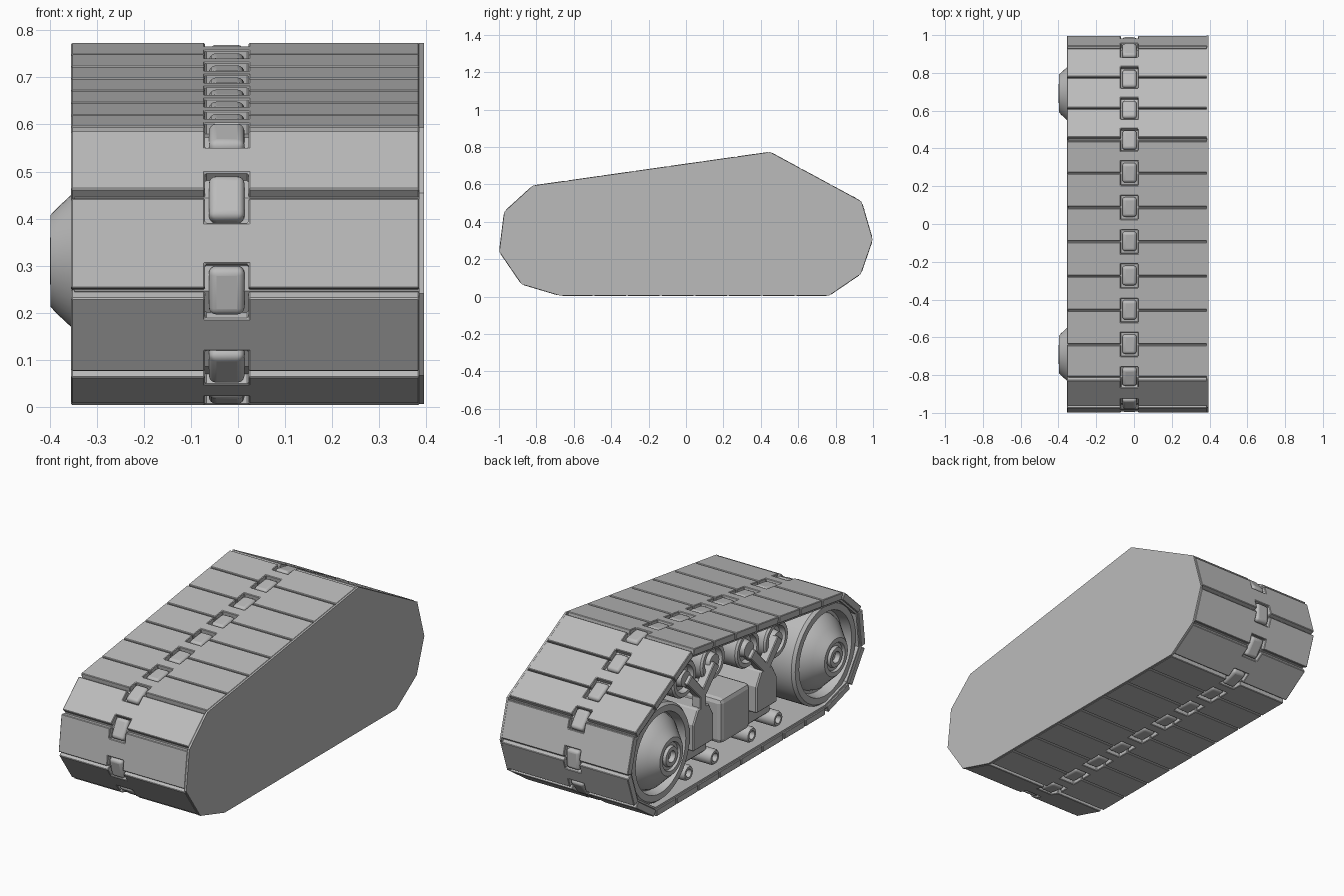
import bpy, bmesh, math
from mathutils import Vector, Matrix

if "Cube" in bpy.data.objects:
    bpy.data.objects.remove(bpy.data.objects["Cube"])

metal = bpy.data.materials.new("grey_metal")
metal.use_nodes = True
GREY = (0.5, 0.5, 0.5, 1)
metal.diffuse_color = GREY
metal.node_tree.nodes["Principled BSDF"].inputs["Base Color"].default_value = GREY

LEFT, RIGHT = -0.355, 0.386     # belt edges across the width
LUG_X = -0.024


def finish(name, bm, smooth=False, bevel=0, segments=1):
    bmesh.ops.recalc_face_normals(bm, faces=bm.faces)
    mesh = bpy.data.meshes.new(name)
    bm.to_mesh(mesh)
    bm.free()
    mesh.materials.append(metal)
    obj = bpy.data.objects.new(name, mesh)
    bpy.context.collection.objects.link(obj)
    if smooth:
        mesh.polygons.foreach_set("use_smooth", [True] * len(mesh.polygons))
        mesh.set_sharp_from_angle(angle=math.radians(35))
    if bevel:
        mod = obj.modifiers.new("bevel", "BEVEL")
        mod.width, mod.segments = bevel, segments
    return obj


def prism(name, points, depth, matrix=Matrix(), **kw):
    """Flat outline extruded along local z, then placed by the matrix."""
    bm = bmesh.new()
    face = bm.faces.new([bm.verts.new((a, b, 0)) for a, b in points])
    new = bmesh.ops.extrude_face_region(bm, geom=[face])["geom"]
    moved = [v for v in new if isinstance(v, bmesh.types.BMVert)]
    bmesh.ops.translate(bm, verts=moved, vec=(0, 0, depth))
    bm.transform(matrix)
    return finish(name, bm, **kw)


def box(name, center, size, matrix=Matrix(), **kw):
    bm = bmesh.new()
    bmesh.ops.create_cube(bm, size=1)
    bm.transform(matrix @ Matrix.Translation(center) @ Matrix.Diagonal((*size, 1)))
    return finish(name, bm, **kw)


def lathe(name, profile, y, z, steps=40):
    """Profile of (x, radius) pairs turned about the sideways axis."""
    bm = bmesh.new()
    verts = [bm.verts.new((x, 0, r)) for x, r in profile]
    edges = [bm.edges.new(pair) for pair in zip(verts, verts[1:])]
    bmesh.ops.spin(bm, geom=verts + edges, cent=(0, 0, 0), axis=(1, 0, 0),
                   angle=math.tau, steps=steps)
    bmesh.ops.remove_doubles(bm, verts=bm.verts, dist=0.0004)
    bm.transform(Matrix.Translation((0, y, z)))
    return finish(name, bm, smooth=True)


# side outline (y, z) with the number of track links on each following edge
outline = [(-0.675, 0.004, 8), (0.765, 0.004, 1), (0.936, 0.12, 1), (1.0, 0.305, 1),
           (0.94, 0.51, 3), (0.45, 0.775, 7), (-0.82, 0.595, 1), (-0.973, 0.455, 1),
           (-1.0, 0.24, 1), (-0.88, 0.065, 1)]
corners = [Vector(p[:2]) for p in outline]
joints = []
for i, (a, row) in enumerate(zip(corners, outline)):
    b = corners[(i + 1) % len(corners)]
    joints += [a.lerp(b, k / row[2]) for k in range(row[2])]
count = len(joints)


def edge_normal(i):
    t = (joints[(i + 1) % count] - joints[i % count]).normalized()
    return Vector((t.y, -t.x))


def offset(d):
    pts = []
    for i, p in enumerate(joints):
        n1, n2 = edge_normal(i - 1), edge_normal(i)
        pts.append(p - (n1 + n2) * d / (1 + n1.dot(n2)))
    return pts


def frame(pos, normal):
    """Local x across, local y along the track, local z outwards."""
    return Matrix(((1, 0, 0, 0),
                   (0, -normal.y, normal.x, pos.x),
                   (0, normal.x, normal.y, pos.y),
                   (0, 0, 0, 1)))


# track links with connector notches, and the rounded connector lugs
N0, N1, ND = LUG_X - 0.046, LUG_X + 0.046, 0.064
for i in range(count):
    length = (joints[(i + 1) % count] - joints[i]).length
    n, prev = edge_normal(i), edge_normal(i - 1)
    e0 = 0.004 + 0.008 * (n.angle(prev) > 0.1)
    e1 = length - 0.004 - 0.008 * (n.angle(edge_normal(i + 1)) > 0.1)
    far = length - ND
    plan = [(LEFT, e0), (N0, e0), (N0, ND), (N1, ND), (N1, e0), (RIGHT, e0),
            (RIGHT, e1), (N1, e1), (N1, far), (N0, far), (N0, e1), (LEFT, e1)]
    prism("track_link", plan, -0.036, frame(joints[i], n), bevel=0.003)
    half = n.angle(prev) / 2
    drop = 0.003 + 0.03 * math.sin(half)
    box("connector_lug", (LUG_X, 0, -0.02 - drop), (0.076, 0.104, 0.04),
        frame(joints[i], (n + prev).normalized()), smooth=True, bevel=0.016, segments=4)

# inner belt under the links
bm = bmesh.new()
rings = []
for d, x in ((0.024, LEFT + 0.008), (0.024, RIGHT), (0.046, RIGHT), (0.046, LEFT + 0.008)):
    rings.append([bm.verts.new((x, p.x, p.y)) for p in offset(d)])
for r in range(4):
    a, b = rings[r], rings[(r + 1) % 4]
    for i in range(count):
        j = (i + 1) % count
        bm.faces.new((a[i], a[j], b[j], b[i]))
finish("inner_belt", bm)

# flat closing plate on the inboard side
side = Matrix(((0, 0, 1, RIGHT - 0.001), (1, 0, 0, 0), (0, 1, 0, 0), (0, 0, 0, 1)))
prism("side_plate", [tuple(p) for p in offset(0.002)], 0.01, side)

# large end wheels with domed hubs
for name, y, z, r in (("front_wheel", -0.69, 0.31, 0.265), ("rear_wheel", 0.69, 0.31, 0.255)):
    lathe(name, [(0.05, 0), (0.05, r), (-0.32, r), (-0.335, r - 0.012),
                 (-0.335, r - 0.045), (-0.285, r - 0.055), (-0.285, 0.195),
                 (-0.31, 0.185), (-0.355, 0.14), (-0.385, 0.112), (-0.398, 0.098),
                 (-0.398, 0.075), (-0.385, 0.07), (-0.385, 0.055), (-0.4, 0.05),
                 (-0.4, 0.03), (-0.375, 0.026), (-0.375, 0)], y, z)
    lathe(name + "_axle", [(0.05, 0.07), (RIGHT, 0.07)], y, z, 20)

# two suspension units: return rollers, forked bracket, block and lower rollers
for yc, top, tilt in ((0.345, 0.615, 0.0), (-0.185, 0.55, -0.02)):
    for s in (-1, 1):
        y, z = yc + s * 0.12, top - s * tilt
        lathe("return_roller", [(0.0, 0), (0.0, 0.1), (-0.31, 0.1), (-0.32, 0.092),
                                (-0.32, 0.072), (-0.29, 0.066), (-0.29, 0.045),
                                (-0.325, 0.04), (-0.325, 0)], y, z, 28)
        lathe("return_axle", [(0.0, 0.03), (RIGHT, 0.03)], y, z, 16)
        lathe("lower_roller", [(RIGHT, 0.04), (-0.325, 0.04), (-0.335, 0.034),
                               (-0.335, 0.022), (-0.31, 0.018), (-0.31, 0)],
              yc + s * 0.11, 0.115, 20)
    arm, w = 0.115, 0.026
    fork = [(-w, 0.4), (w, 0.4), (w, top - 0.13), (arm + 0.02, top - 0.02),
            (arm - 0.02, top + 0.015), (0, top - 0.09), (-arm + 0.02, top + 0.015),
            (-arm - 0.02, top - 0.02), (-w, top - 0.13)]
    place = Matrix(((0, 0, 1, -0.345), (1, 0, 0, yc), (0, 1, 0, 0), (0, 0, 0, 1)))
    prism("forked_bracket", fork, 0.05, place, bevel=0.004)
    block = [(-0.085, 0.22), (0.085, 0.22), (0.085, 0.36), (0.045, 0.43),
             (-0.045, 0.43), (-0.085, 0.36)]
    prism("suspension_block", block, RIGHT + 0.33, place, bevel=0.006)
    box("bogie_beam", (0.04, yc, 0.185), (0.66, 0.22, 0.09), bevel=0.01)

# central gearbox
box("gearbox", (0.02, 0.08, 0.29), (0.74, 0.25, 0.24), bevel=0.025, segments=2)
